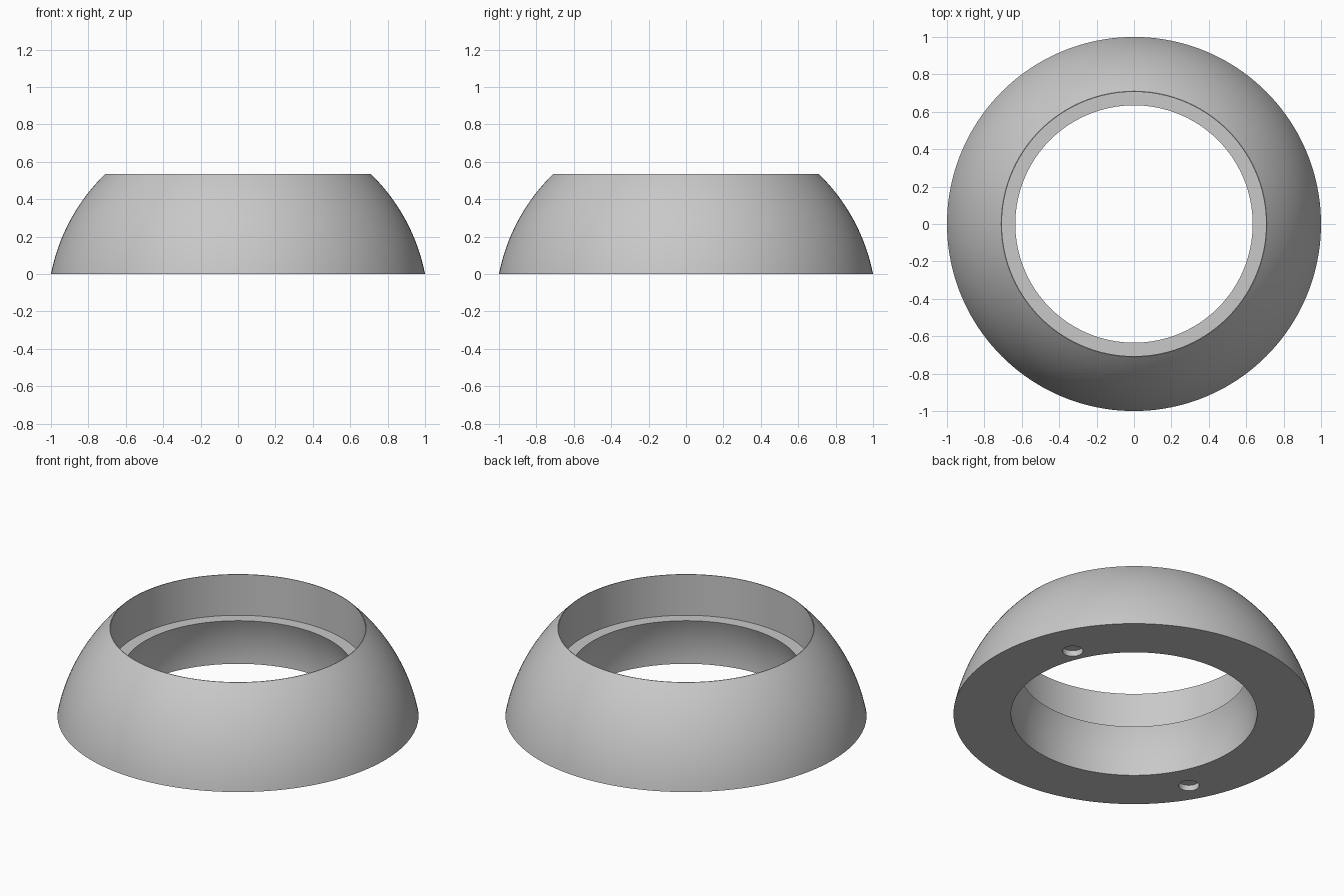
import bpy
import bmesh
from math import asin, cos, sin, radians, tau

cube = bpy.data.objects.get("Cube")
if cube:
    bpy.data.objects.remove(cube, do_unlink=True)

SEGMENTS = 160
HEIGHT = 0.535
LEDGE_Z = 0.285


def sphere_arc(radius, centre_z, z_from, z_to, steps):
    """Profile points (r, z) along a sphere between two heights."""
    a = asin((z_from - centre_z) / radius)
    b = asin((z_to - centre_z) / radius)
    angles = [a + (b - a) * i / steps for i in range(steps + 1)]
    return [(radius * cos(t), centre_z + radius * sin(t)) for t in angles]


# Plain grey material
grey = bpy.data.materials.new("light grey")
grey.use_nodes = True
colour = (0.58, 0.58, 0.58, 1)
grey.diffuse_color = colour
grey.node_tree.nodes["Principled BSDF"].inputs["Base Color"].default_value = colour

# Ring section: domed outside, straight upper bore, flat ledge, rounded lower bore
profile = sphere_arc(1.019, -0.196, 0, HEIGHT, 20)
profile += [(0.706, HEIGHT), (0.706, LEDGE_Z)]
profile += sphere_arc(0.682, 0.035, LEDGE_Z, 0, 10)

bm = bmesh.new()
verts = [bm.verts.new((r, 0, z)) for r, z in profile]
edges = [bm.edges.new((v, verts[i - 1])) for i, v in enumerate(verts)]
bmesh.ops.spin(bm, geom=verts + edges, cent=(0, 0, 0), axis=(0, 0, 1),
               angle=tau, steps=SEGMENTS, use_merge=True)
bmesh.ops.remove_doubles(bm, verts=bm.verts, dist=1e-5)
bmesh.ops.recalc_face_normals(bm, faces=bm.faces)
mesh = bpy.data.meshes.new("domed_ring")
bm.to_mesh(mesh)
bm.free()
mesh.materials.append(grey)
ring = bpy.data.objects.new("domed_ring", mesh)
bpy.context.collection.objects.link(ring)

# Two shallow round recesses in the underside
for x, y in [(-0.744, -0.414), (0.707, 0.314)]:
    bpy.ops.mesh.primitive_cylinder_add(vertices=32, radius=0.057, depth=0.07,
                                        location=(x, y, 0))
    cutter = bpy.context.object
    cutter.name = "recess_cutter"
    cutter.hide_render = True
    cutter.data.materials.append(grey)
    cut = ring.modifiers.new("recess", "BOOLEAN")
    cut.operation = "DIFFERENCE"
    cut.solver = "EXACT"
    cut.object = cutter
    bpy.ops.object.select_all(action="DESELECT")
    ring.select_set(True)
    bpy.context.view_layer.objects.active = ring
    bpy.ops.object.modifier_apply(modifier=cut.name)
    bpy.data.objects.remove(cutter, do_unlink=True)

# Smooth curves with crisp rims
bpy.ops.object.shade_smooth_by_angle(angle=radians(30))
